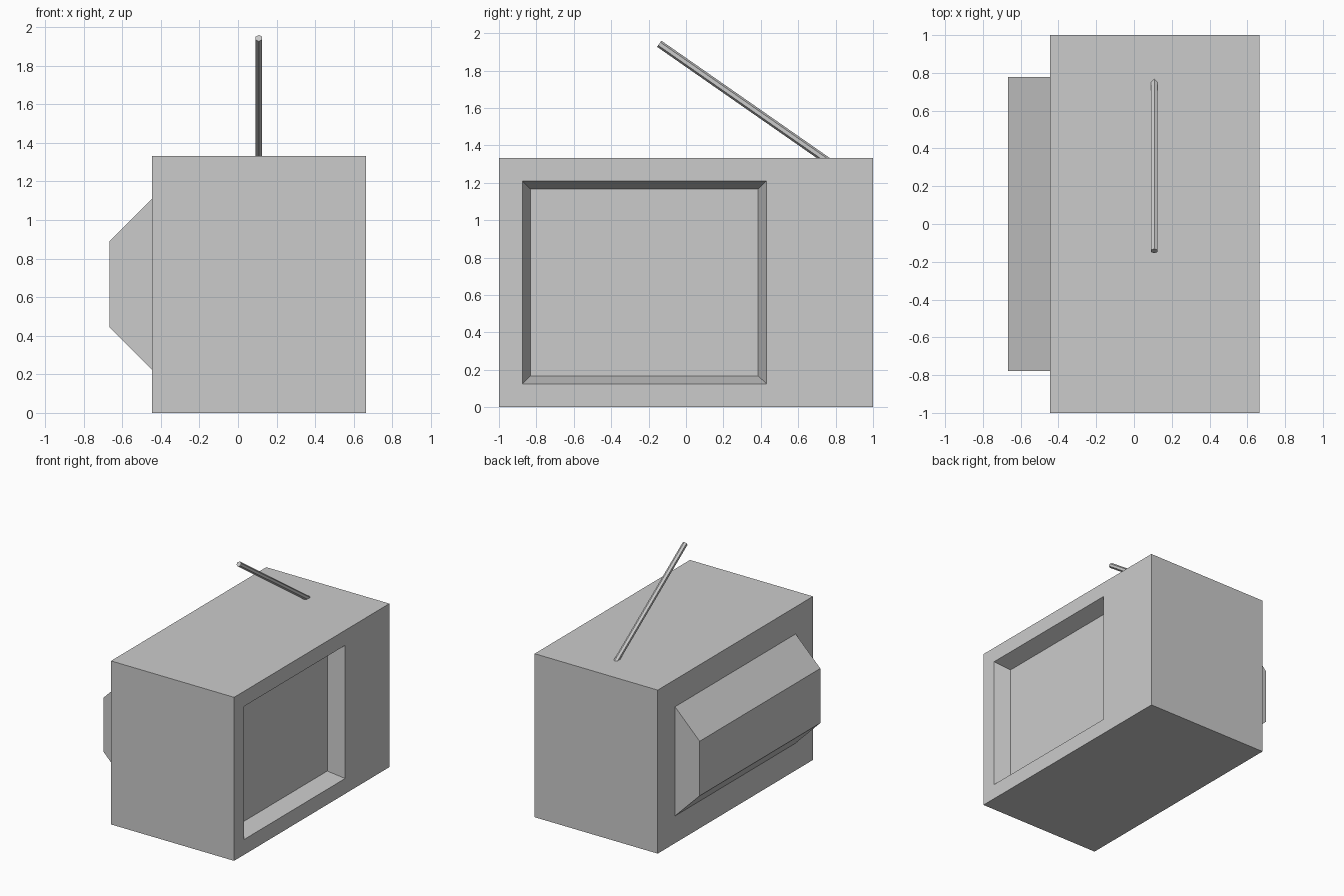
import bpy, bmesh
from math import pi
from mathutils import Vector

if "Cube" in bpy.data.objects:
    bpy.data.objects.remove(bpy.data.objects["Cube"])


def finish(name, bm):
    bmesh.ops.recalc_face_normals(bm, faces=bm.faces)
    mesh = bpy.data.meshes.new(name)
    bm.to_mesh(mesh)
    bm.free()
    obj = bpy.data.objects.new(name, mesh)
    bpy.context.collection.objects.link(obj)
    return obj


def loft(name, sections):
    """Join rectangles (x, y0, y1, z0, z1) in order and cap both ends."""
    bm = bmesh.new()
    rings = [[bm.verts.new(p) for p in
              ((x, y0, z0), (x, y1, z0), (x, y1, z1), (x, y0, z1))]
             for x, y0, y1, z0, z1 in sections]
    for a, b in zip(rings, rings[1:]):
        for i in range(4):
            j = (i + 1) % 4
            bm.faces.new((a[i], a[j], b[j], b[i]))
    bm.faces.new(rings[0])
    bm.faces.new(rings[-1])
    return finish(name, bm)


FRONT = 0.665
BACK = -0.445

# Cabinet with the tapered screen recess folded into its +x face
loft("cabinet", [
    (BACK, -1, 1, 0, 1.333),
    (FRONT, -1, 1, 0, 1.333),
    (FRONT, -0.875, 0.43, 0.125, 1.21),
    (FRONT - 0.13, -0.832, 0.386, 0.168, 1.167),
])

# Rear tube housing, sloped above and below with straight sides
loft("rear_housing", [
    (BACK, -0.777, 0.777, 0.222, 1.112),
    (-0.667, -0.777, 0.777, 0.445, 0.89),
])

# Six-sided antenna leaning over the top
tip = Vector((0.108, -0.143, 1.943))
base = Vector((0.108, 0.733, 1.333))
axis = (tip - base).normalized()
base -= axis * 0.04
bpy.ops.mesh.primitive_cylinder_add(
    vertices=6, radius=0.02, depth=(tip - base).length,
    location=(tip + base) / 2,
    rotation=(Vector((0, 0, 1)).rotation_difference(axis)).to_euler())
bpy.context.object.name = "antenna"
